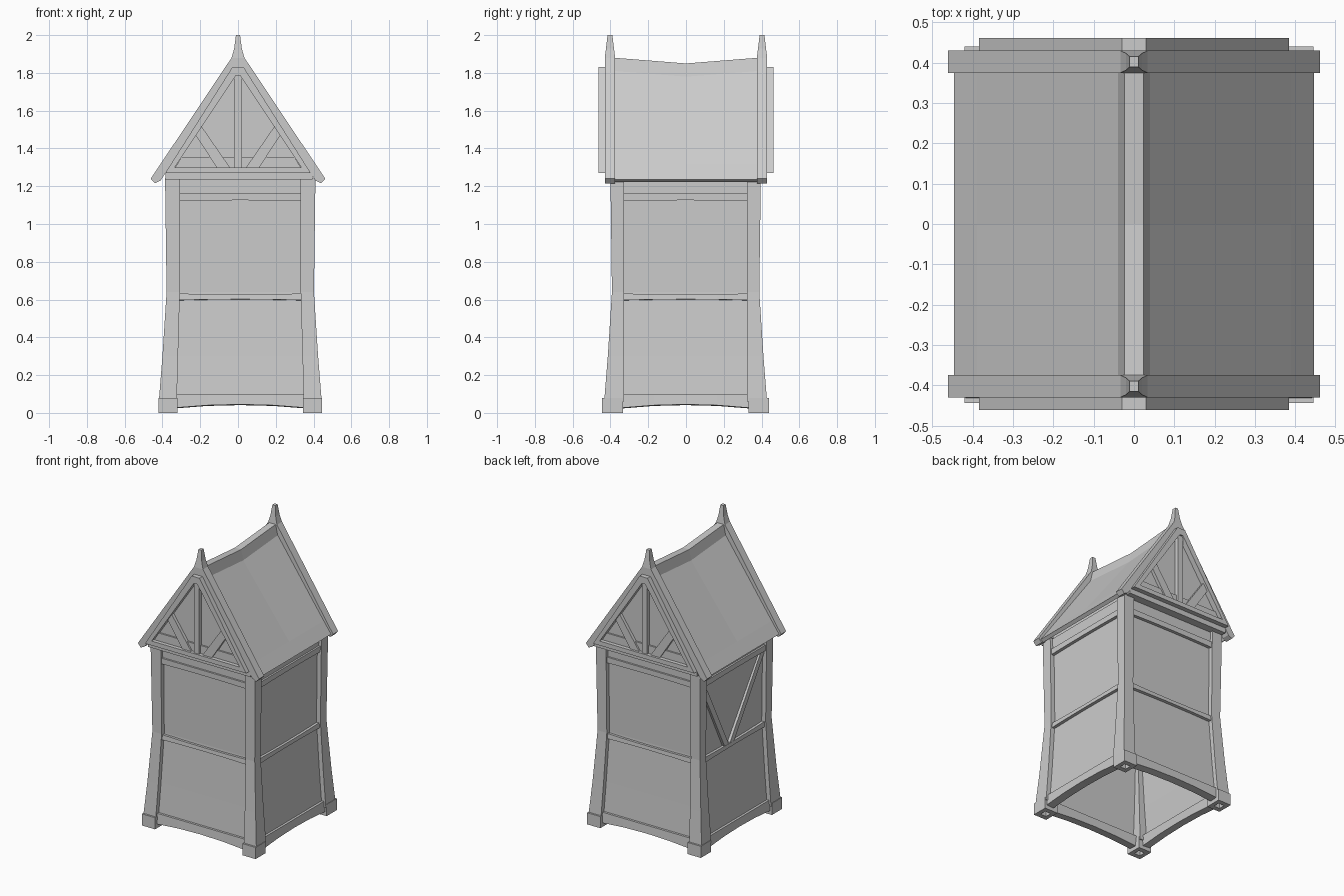
import bpy, bmesh, math
from mathutils import Vector

cube = bpy.data.objects.get("Cube")
if cube:
    bpy.data.objects.remove(cube, do_unlink=True)

# One plain grey for the whole building
grey = bpy.data.materials.new("plain_grey")
grey.use_nodes = True
COLOUR = (0.6, 0.6, 0.6, 1)
grey.diffuse_color = COLOUR
grey.node_tree.nodes["Principled BSDF"].inputs["Base Color"].default_value = COLOUR

CX, CY = 0.012, -0.002         # the body sits slightly off the roof's centre
LEVELS = [(0.05, 0.432), (0.3, 0.412), (0.64, 0.39), (1.24, 0.398)]


def half(z):
    """Half width of the body at height z (pinched at the waist)."""
    for (z0, h0), (z1, h1) in zip(LEVELS, LEVELS[1:]):
        if z <= z1:
            return h0 + (h1 - h0) * max(0, z - z0) / (z1 - z0)
    return LEVELS[-1][1]


def inner_x(z):
    """Inner edge of the posts on the front and back."""
    return 0.338 - 0.018 * min(1, z / 0.64)


INNER_Y = 0.325                # inner edge of the posts on the sides


def make(name, bm, thick=0):
    mesh = bpy.data.meshes.new(name)
    if not thick:
        bmesh.ops.recalc_face_normals(bm, faces=bm.faces)
    bm.to_mesh(mesh)
    bm.free()
    mesh.materials.append(grey)
    ob = bpy.data.objects.new(name, mesh)
    bpy.context.collection.objects.link(ob)
    if thick:
        mod = ob.modifiers.new("thickness", 'SOLIDIFY')
        mod.thickness = thick
        mod.offset = -1


def grid(name, rows, thick):
    """Sheet through rows of points, thickened inwards."""
    bm = bmesh.new()
    v = [[bm.verts.new(p) for p in row] for row in rows]
    for a, b in zip(v, v[1:]):
        for j in range(len(a) - 1):
            bm.faces.new((a[j], a[j + 1], b[j + 1], b[j]))
    make(name, bm, thick)


def loft(name, rings):
    """Stack of rectangles (cx, cy, hx, hy, z), capped."""
    bm = bmesh.new()
    loops = [[bm.verts.new((cx + sx * hx, cy + sy * hy, z))
              for sx, sy in ((-1, -1), (1, -1), (1, 1), (-1, 1))]
             for cx, cy, hx, hy, z in rings]
    bm.faces.new(loops[0])
    bm.faces.new(loops[-1])
    for a, b in zip(loops, loops[1:]):
        for i in range(4):
            bm.faces.new((a[i], a[i - 1], b[i - 1], b[i]))
    make(name, bm)


def plate(name, pts, faces, place, d0, d1):
    """Flat outline pts (u, z) extruded from depth d0 to d1."""
    bm = bmesh.new()
    v = [bm.verts.new(place(u, d0, z)) for u, z in pts]
    fs = [bm.faces.new([v[i] for i in f]) for f in faces]
    out = bmesh.ops.extrude_face_region(bm, geom=fs, use_keep_orig=True)
    move = place(0, d1, 0) - place(0, d0, 0)
    for e in out["geom"]:
        if isinstance(e, bmesh.types.BMVert):
            e.co += move
    make(name, bm)


def bar(name, a, b, width, place, d0, d1):
    a, b = Vector(a), Vector(b)
    n = (b - a).orthogonal().normalized() * width / 2
    plate(name, [a + n, b + n, b - n, a - n], [(0, 1, 2, 3)], place, d0, d1)


def side_place(k):
    """Maps (along, outward, z) to the k-th wall: front, left, back, right."""
    a = k * math.pi / 2
    def place(u, d, z):
        return Vector((CX + u * math.cos(a) + d * math.sin(a),
                       CY + u * math.sin(a) - d * math.cos(a), z))
    return place


def slab(name, k, zs, inset, thick, arch=(0, 0)):
    """Wall strip between posts; arch lifts the middle of bottom and top."""
    place = side_place(k)
    rows = []
    for i, z in enumerate(zs):
        lift = arch[0] if i == 0 else arch[1] if i == len(zs) - 1 else 0
        w = (INNER_Y if k % 2 else inner_x(z)) + 0.01
        rows.append([place(w * t, half(z) - inset, z + lift * (1 - t * t))
                     for t in (-1, -0.5, 0, 0.5, 1)])
    grid(name, rows, thick)


# Walls and their horizontal timbers
for k, side in enumerate(("front", "left", "back", "right")):
    slab(side + "_wall", k, [0.06, 0.3, 0.64, 1.27], 0.03, 0.01)
    slab(side + "_sill_beam", k, [0.027, 0.1], 0.012, 0.055, (0.018, 0.0))
    slab(side + "_middle_beam", k, [0.597, 0.632], 0.01, 0.03, (0.005, -0.005))
    slab(side + "_upper_trim", k, [1.122, 1.162], 0.008, 0.03, (0.004, 0))
    slab(side + "_top_beam", k, [1.16, 1.24], 0.02, 0.02)

# V brace in the upper part of one side wall
P = side_place(3)
bar("brace_short", (-0.31, 1.07), (-0.08, 0.62), 0.04, P, 0.35, 0.379)
bar("brace_long", (0.31, 1.12), (-0.03, 0.62), 0.04, P, 0.35, 0.379)

# Corner posts on square feet, each foot hollowed underneath
for sx in (-1, 1):
    for sy in (-1, 1):
        rings = []
        for z in (0.06, 0.3, 0.64, 1.24):
            h, ix = half(z), inner_x(z)
            rings.append((CX + sx * (h + ix) / 2, CY + sy * (h + INNER_Y) / 2,
                          (h - ix) / 2, (h - INNER_Y) / 2, z))
        loft("corner_post", rings)
        loft("post_foot", [(CX + sx * 0.383, CY + sy * 0.387, hx, hy, z) for hx, hy, z in
                           ((0.022, 0.022, 0.05), (0.022, 0.022, 0),
                            (0.05, 0.055, 0), (0.05, 0.055, 0.08))])

# Gable ends
for sy, end in ((-1, "front"), (1, "back")):
    def G(u, d, z, sy=sy):
        return Vector((u, sy * d, z))

    loft(end + "_tie_beam", [(0.005, sy * 0.4, 0.39, 0.03, z) for z in (1.235, 1.27)])
    plate(end + "_gable_panel", [(-0.37, 1.28), (0.37, 1.28), (0, 1.82)],
          [(0, 1, 2)], G, 0.41, 0.425)
    plate(end + "_gable_frame",
          [(-0.385, 1.27), (0.385, 1.27), (0.03, 1.83), (-0.03, 1.83),
           (-0.335, 1.3), (0.335, 1.3), (0.012, 1.785), (-0.012, 1.785)],
          [(i, (i + 1) % 4, (i + 1) % 4 + 4, i + 4) for i in range(4)], G, 0.4, 0.462)
    bar(end + "_king_post", (0, 1.29), (0, 1.79), 0.04, G, 0.42, 0.452)
    plate(end + "_gable_rail", [(-0.335, 1.295), (0.335, 1.295), (0.298, 1.355), (-0.298, 1.355)],
          [(0, 1, 2, 3)], G, 0.42, 0.436)
    for sx in (-1, 1):
        plate(end + "_gable_strut",
              [(sx * 0.11, 1.295), (sx * 0.04, 1.295), (sx * 0.195, 1.52), (sx * 0.227, 1.475)],
              [(0, 1, 2, 3)], G, 0.42, 0.447)
        # Sloping board along the roof edge
        plate(end + "_bargeboard",
              [(sx * x, z) for x, z in ((0.462, 1.24), (0.034, 1.88), (0, 1.88), (0, 1.82),
                                        (0.03, 1.82), (0.41, 1.23), (0.44, 1.215))],
              [range(7)], G, 0.375, 0.43)
    loft(end + "_spire", [(0, sy * 0.4025, hx, hy, z) for hx, hy, z in
                          ((0.034, 0.0275, 1.84), (0.034, 0.0275, 1.88),
                           (0.02, 0.021, 1.93), (0.011, 0.013, 2.0))])

# Roof covering with a sagging ridge and flared eaves
def roof_line(y):
    t = 1 - abs(y) / 0.38
    right = [(0.447, 1.236), (0.39, 1.315), (0.04, 1.81 - 0.03 * t), (0.024, 1.88 - 0.03 * t)]
    return right + [(-x, z) for x, z in reversed(right)]

grid("roof", [[(x, y, z) for x, z in roof_line(y)] for y in (0.38, 0, -0.38)], 0.025)
